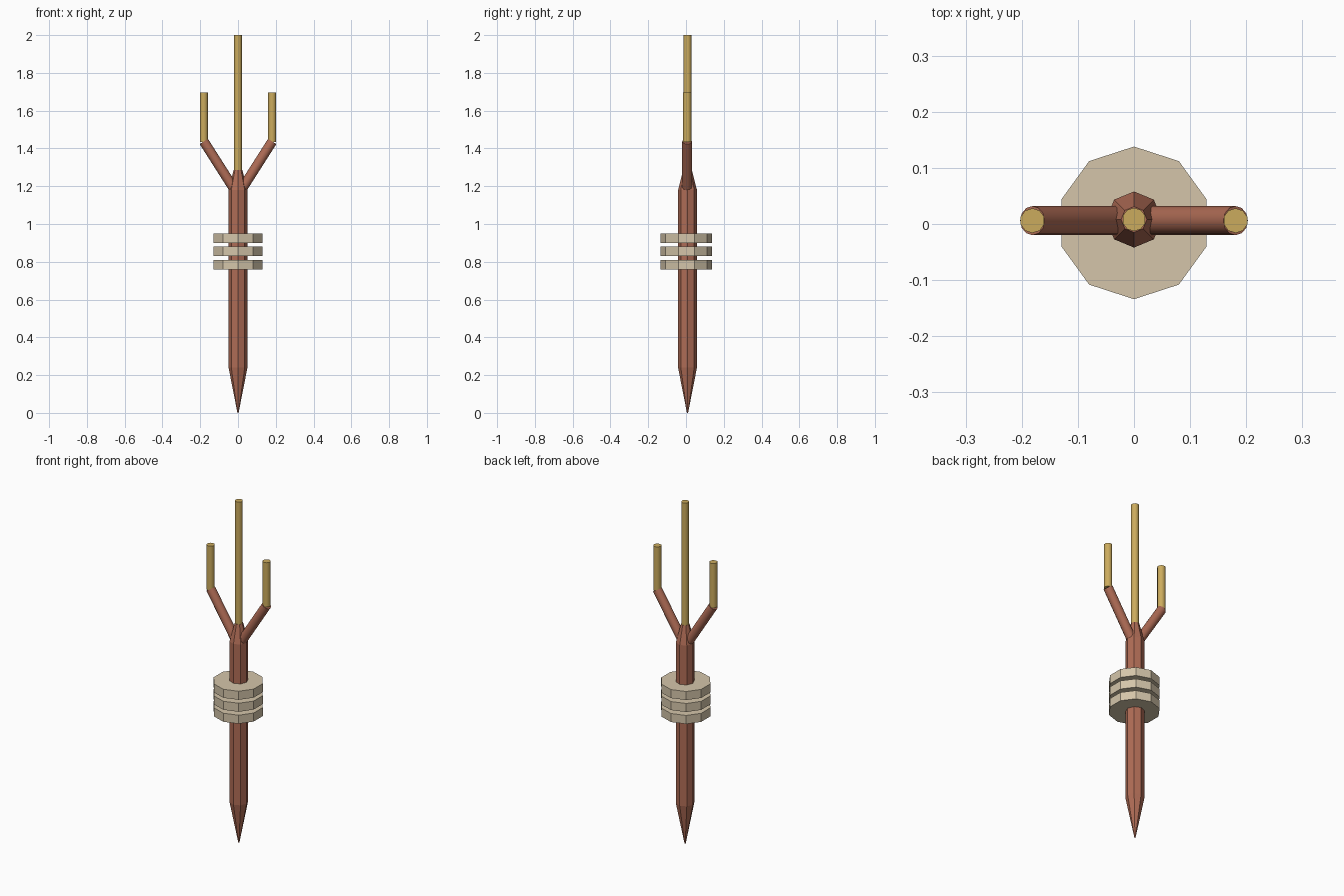
import bpy
import math
from mathutils import Vector

old = bpy.data.objects.get("Cube")
if old:
    bpy.data.objects.remove(old, do_unlink=True)


def make_material(name, color):
    mat = bpy.data.materials.new(name)
    mat.use_nodes = True
    mat.diffuse_color = (*color, 1)
    mat.node_tree.nodes["Principled BSDF"].inputs["Base Color"].default_value = (*color, 1)
    return mat


wood = make_material("reddish wood", (0.43, 0.15, 0.092))
gold = make_material("dull gold", (0.60, 0.41, 0.11))
cord = make_material("pale tan", (0.66, 0.56, 0.40))


def rod(name, start, end, r1, r2, sides, mat, smooth=False):
    """Straight prism or cone between two points."""
    start, end = Vector(start), Vector(end)
    axis = end - start
    bpy.ops.mesh.primitive_cone_add(vertices=sides, radius1=r1, radius2=r2,
                                    depth=axis.length, location=(start + end) / 2)
    obj = bpy.context.object
    obj.name = name
    obj.rotation_euler = axis.to_track_quat("Z", "Y").to_euler() if axis.x else (0, 0, 0)
    obj.data.materials.append(mat)
    if smooth:
        bpy.ops.object.shade_smooth_by_angle(angle=math.radians(40))
    return obj


# Eight-sided shaft with a pointed foot and a tapered neck
Y = 0.008
rod("pointed_foot", (0, Y, 0), (0, Y, 0.24), 0.003, 0.05, 8, wood)
rod("shaft", (0, Y, 0.24), (0, Y, 1.18), 0.05, 0.05, 8, wood)
rod("neck", (0, Y, 1.18), (0, Y, 1.285), 0.05, 0.023, 8, wood)

# Stacked ten-sided rings
for i in range(3):
    z = 0.76 + 0.07 * i
    rod(f"ring_{i + 1}", (0, 0.002, z), (0, 0.002, z + 0.05), 0.136, 0.136, 10, cord)

# Centre tine
rod("centre_tine", (0, Y, 1.27), (0, Y, 2), 0.021, 0.021, 10, gold, True)

# Branching arms and side tines
for side, label in ((1, "left"), (-1, "right")):
    rod(f"{label}_arm", (side * 0.022, 0.006, 1.187), (side * 0.181, 0.006, 1.437),
        0.026, 0.026, 12, wood, True)
    rod(f"{label}_tine", (side * 0.181, 0.006, 1.435), (side * 0.181, 0.006, 1.695),
        0.022, 0.022, 10, gold, True)
